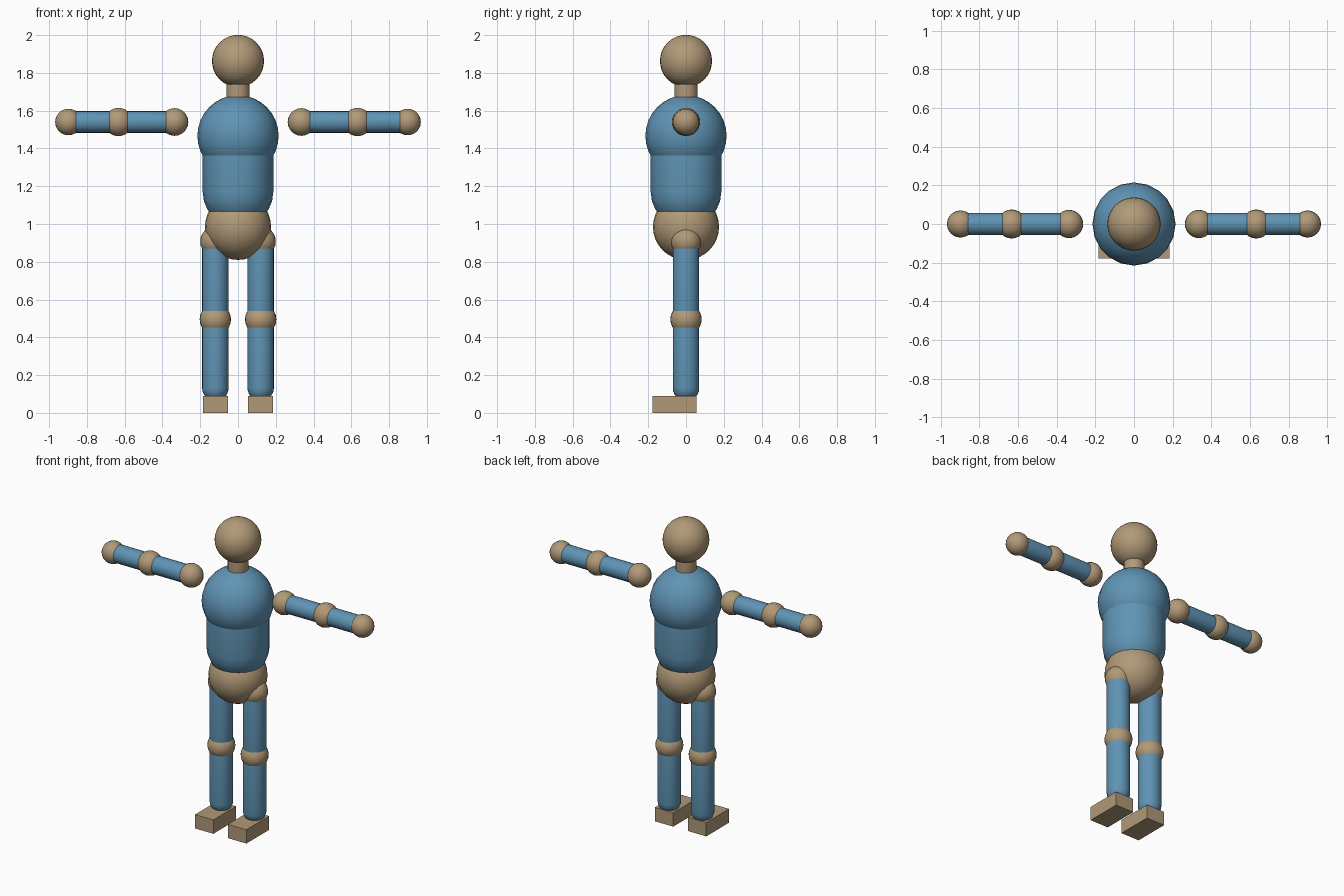
import bpy
import bmesh
import math
from mathutils import Vector

cube = bpy.data.objects.get("Cube")
if cube:
    bpy.data.objects.remove(cube, do_unlink=True)


def make_material(name, rgb):
    mat = bpy.data.materials.new(name)
    mat.use_nodes = True
    mat.diffuse_color = (*rgb, 1)
    mat.node_tree.nodes["Principled BSDF"].inputs["Base Color"].default_value = (*rgb, 1)
    return mat


TAN = make_material("tan", (0.44, 0.32, 0.185))
BLUE = make_material("blue", (0.115, 0.295, 0.46))


def finish(bm, name, mat, smooth):
    bmesh.ops.recalc_face_normals(bm, faces=bm.faces)
    for face in bm.faces:
        face.smooth = smooth
    mesh = bpy.data.meshes.new(name)
    bm.to_mesh(mesh)
    bm.free()
    mesh.materials.append(mat)
    obj = bpy.data.objects.new(name, mesh)
    bpy.context.collection.objects.link(obj)
    return obj


def capsule(name, start, end, radius, mat, sides=24, steps=6):
    """Round-ended tube whose end caps are centred on start and end."""
    start, end = Vector(start), Vector(end)
    axis = end - start
    profile = []
    for base, first in ((0, -steps), (axis.length, 0)):
        for i in range(steps + 1):
            a = (first + i) * math.pi / 2 / steps
            profile.append((radius * math.cos(a), 0, base + radius * math.sin(a)))
    bm = bmesh.new()
    verts = [bm.verts.new(p) for p in profile]
    edges = [bm.edges.new(pair) for pair in zip(verts, verts[1:])]
    bmesh.ops.spin(bm, geom=verts + edges, cent=(0, 0, 0), axis=(0, 0, 1),
                   angle=math.tau, steps=sides)
    bmesh.ops.remove_doubles(bm, verts=bm.verts, dist=0.0005)
    obj = finish(bm, name, mat, True)
    obj.location = start
    if axis.length:
        obj.rotation_euler = axis.to_track_quat("Z", "Y").to_euler()
    return obj


def ball(name, centre, radius, mat, sides=24, steps=6):
    return capsule(name, centre, centre, radius, mat, sides, steps)


def box(name, centre, size, mat):
    bm = bmesh.new()
    bmesh.ops.create_cube(bm, size=1)
    bmesh.ops.scale(bm, vec=size, verts=bm.verts)
    finish(bm, name, mat, False).location = centre


# Head, neck and torso
ball("head", (0, 0, 1.863), 0.138, TAN, 32, 8)
capsule("neck", (0, 0, 1.62), (0, 0, 1.78), 0.061, TAN)
ball("chest", (0, 0, 1.467), 0.215, BLUE, 20, 8)
capsule("waist", (0, 0, 1.17), (0, 0, 1.42), 0.187, BLUE, 20)
ball("pelvis", (0, 0, 0.985), 0.175, TAN, 24, 8)

for side, s in (("left", 1), ("right", -1)):
    # Arm, held straight out to the side
    shoulder, elbow, hand = [(s * x, 0, 1.54) for x in (0.336, 0.633, 0.898)]
    ball(side + "_shoulder", shoulder, 0.073, TAN)
    ball(side + "_elbow", elbow, 0.075, TAN)
    ball(side + "_hand", hand, 0.07, TAN)
    capsule(side + "_upper_arm", shoulder, elbow, 0.057, BLUE)
    capsule(side + "_forearm", elbow, hand, 0.057, BLUE)

    # Leg and foot
    hip, knee, ankle = [(s * 0.12, 0, z) for z in (0.908, 0.495, 0.132)]
    ball(side + "_hip", hip, 0.08, TAN)
    ball(side + "_knee", knee, 0.083, TAN)
    capsule(side + "_thigh", knee, hip, 0.07, BLUE)
    capsule(side + "_shin", ankle, knee, 0.07, BLUE)
    box(side + "_foot", (s * 0.119, -0.061, 0.045), (0.132, 0.234, 0.09), TAN)
